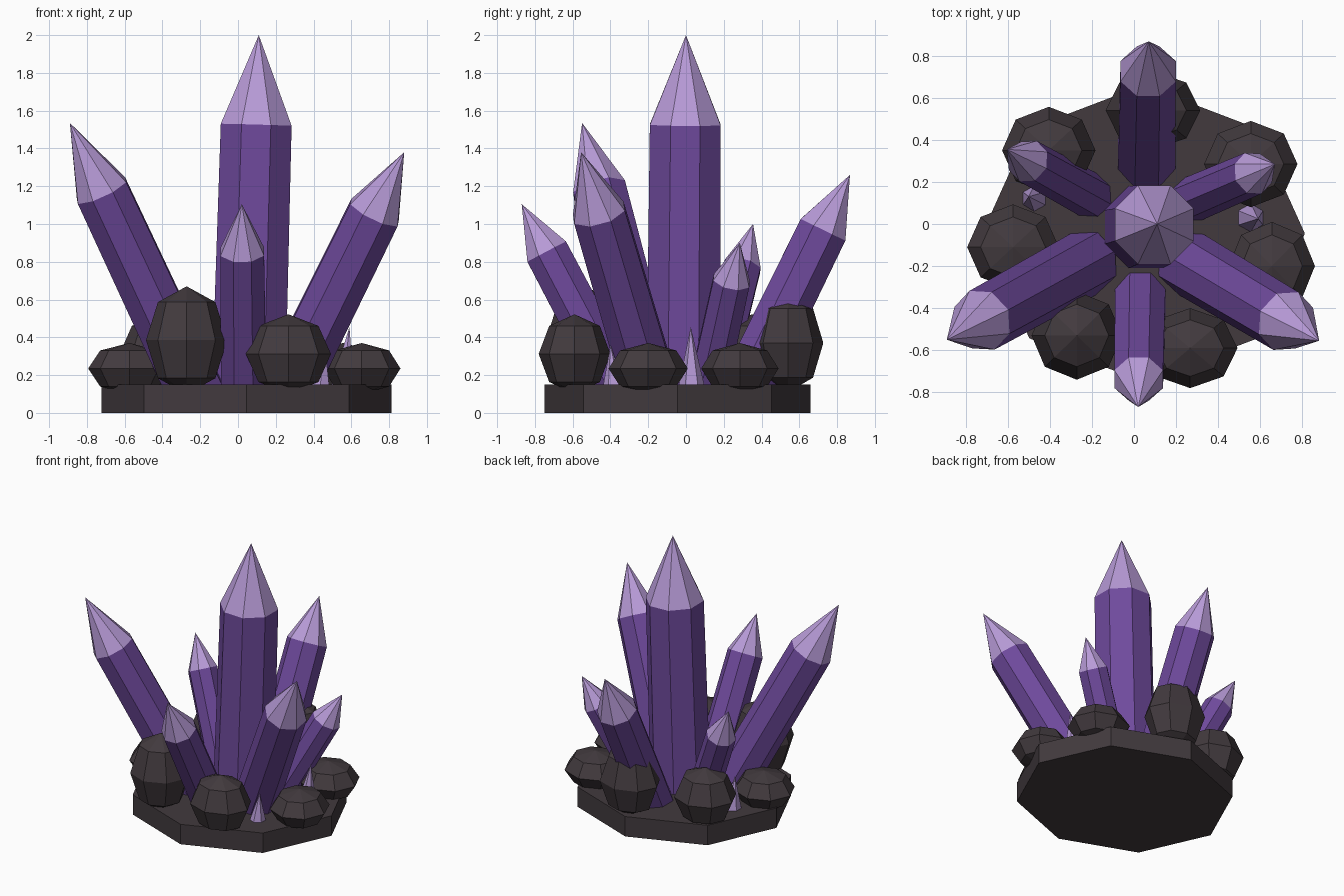
import bpy, bmesh, math
from mathutils import Vector, Matrix

if "Cube" in bpy.data.objects:
    bpy.data.objects.remove(bpy.data.objects["Cube"])


def material(name, rgb):
    m = bpy.data.materials.new(name)
    m.diffuse_color = (*rgb, 1)
    m.use_nodes = True
    m.node_tree.nodes["Principled BSDF"].inputs["Base Color"].default_value = m.diffuse_color
    return m


ROCK = material("dark rock", (0.054, 0.042, 0.048))
PURPLE = material("deep purple", (0.158, 0.068, 0.335))
LAVENDER = material("pale lavender", (0.475, 0.325, 0.68))


def finish(bm, name, mats):
    bmesh.ops.recalc_face_normals(bm, faces=bm.faces[:])
    me = bpy.data.meshes.new(name)
    bm.to_mesh(me)
    bm.free()
    for m in mats:
        me.materials.append(m)
    ob = bpy.data.objects.new(name, me)
    bpy.context.collection.objects.link(ob)
    return ob


def crystal(name, base, tip, radius, sides=8, shoulder=0.75, turn=0.5):
    """Prism along base->tip, closing to a point above the shoulder."""
    base, tip = Vector(base), Vector(tip)
    axis = tip - base
    length = axis.length
    # tilt straight from vertical so the facets keep their heading
    rot = Vector((0, 0, 1)).rotation_difference(axis).to_matrix()
    bm = bmesh.new()

    def ring(h, r):
        pts = []
        for i in range(sides):
            a = math.tau * (i + turn) / sides
            pts.append(bm.verts.new(base + rot @ Vector((r * math.cos(a), r * math.sin(a), h))))
        return pts

    low = ring(0, radius * 1.04)
    bm.faces.new(low)
    top = low
    if shoulder:
        top = ring(length * shoulder, radius)
        for i in range(sides):
            j = (i + 1) % sides
            bm.faces.new((low[i], low[j], top[j], top[i]))
    apex = bm.verts.new(tip)
    for i in range(sides):
        f = bm.faces.new((top[i], top[(i + 1) % sides], apex))
        f.material_index = 1 if shoulder else 0
    finish(bm, name, [PURPLE, LAVENDER] if shoulder else [LAVENDER])


def boulder(name, centre, size):
    bm = bmesh.new()
    bmesh.ops.create_uvsphere(bm, u_segments=8, v_segments=4, radius=1,
                              matrix=Matrix.Translation(centre) @ Matrix.Diagonal((*size, 1)))
    finish(bm, name, [ROCK])


# Octagonal rock slab
bm = bmesh.new()
bmesh.ops.create_cone(bm, cap_ends=True, segments=8, radius1=1, radius2=1, depth=0.15,
                      matrix=Matrix.Translation((0.045, -0.045, 0.075))
                      @ Matrix.Diagonal((0.767, 0.705, 1, 1)) @ Matrix.Rotation(0, 4, 'Z'))
finish(bm, "rock_base", [ROCK])

# Boulders around the rim
for name, centre, size in [
    ("front_left", (-0.272, -0.53, 0.385), (0.215, 0.21, 0.285)),
    ("front_right", (0.267, -0.59, 0.312), (0.225, 0.19, 0.21)),
    ("right", (0.655, -0.2, 0.235), (0.205, 0.21, 0.135)),
    ("right_back", (0.555, 0.285, 0.235), (0.222, 0.205, 0.135)),
    ("back", (0.09, 0.54, 0.37), (0.225, 0.187, 0.26)),
    ("left_back", (-0.405, 0.35, 0.312), (0.222, 0.207, 0.21)),
    ("left", (-0.575, -0.11, 0.235), (0.218, 0.203, 0.135)),
]:
    boulder("boulder_" + name, centre, size)

# Large crystals: centre one and six leaning outward
for name, base, tip, radius in [
    ("centre", (0.055, -0.015, 0.1), (0.11, 0.0, 2.0), 0.203),
    ("front_left", (-0.22, -0.18, 0.1), (-0.89, -0.55, 1.535), 0.152),
    ("front_right", (0.25, -0.18, 0.1), (0.88, -0.555, 1.38), 0.15),
    ("front", (0.03, -0.34, 0.1), (0.02, -0.87, 1.105), 0.125),
    ("back", (0.06, 0.3, 0.1), (0.07, 0.868, 1.26), 0.142),
    ("left_back", (-0.2, 0.13, 0.1), (-0.605, 0.355, 1.0), 0.105),
    ("right_back", (0.26, 0.11, 0.1), (0.67, 0.285, 0.9), 0.105),
]:
    crystal("crystal_" + name, base, tip, radius)

# Small pointed shards between the boulders
for name, base, tip, radius in [
    ("right", (0.55, 0.03, 0.1), (0.59, 0.025, 0.455), 0.075),
    ("left_back", (-0.47, 0.12, 0.1), (-0.5, 0.13, 0.4), 0.07),
    ("front_right", (0.43, -0.38, 0.1), (0.46, -0.4, 0.36), 0.065),
]:
    crystal("shard_" + name, base, tip, radius, sides=6, shoulder=0)
